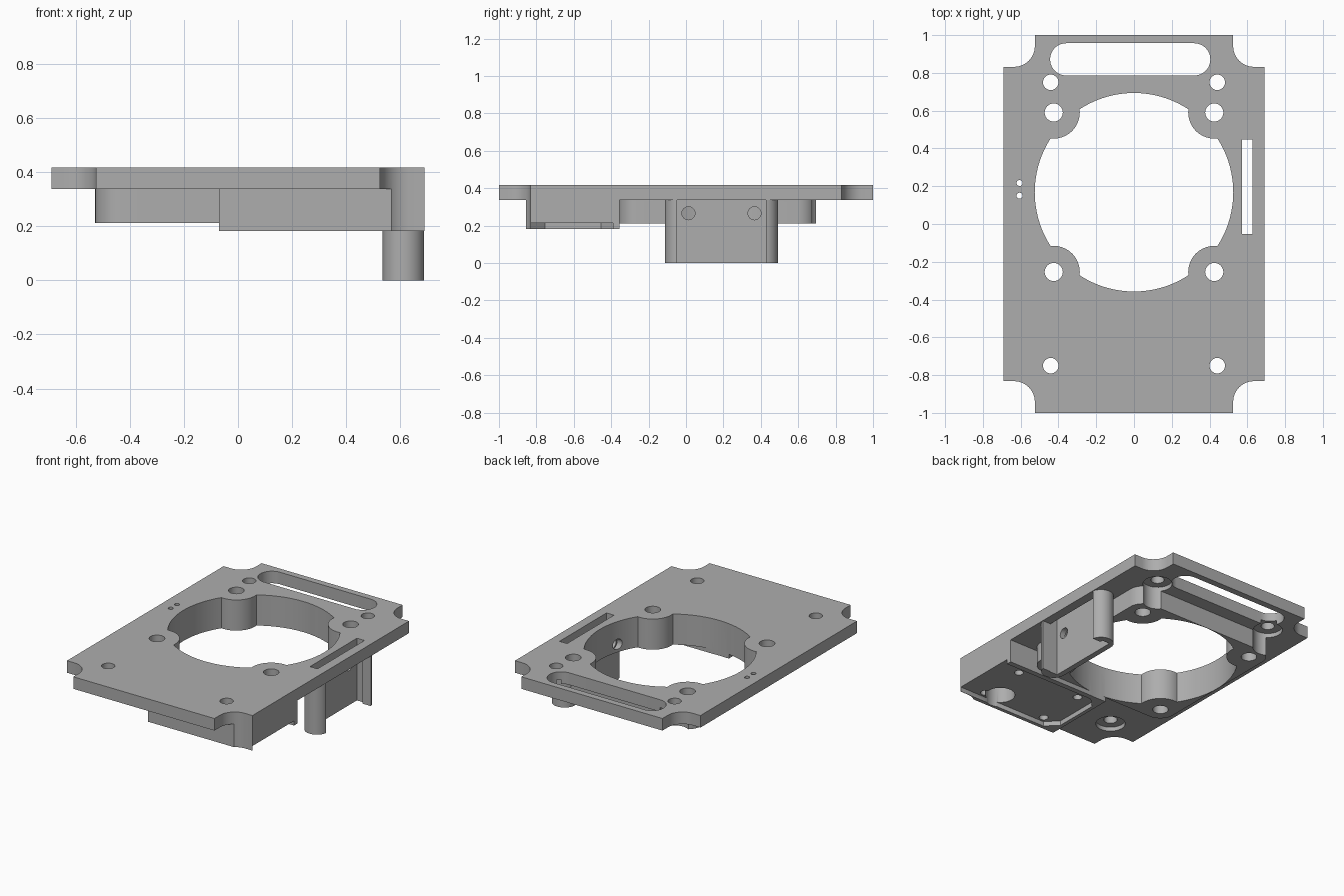
import bpy, bmesh, math

if "Cube" in bpy.data.objects:
    bpy.data.objects.remove(bpy.data.objects["Cube"])

TOP, PLATE_Z, BODY_Z, BLOCK_Z = 0.418, 0.337, 0.212, 0.182
CY = 0.168                      # centre of the round opening
grey = bpy.data.materials.new("light_grey")
grey.diffuse_color = (0.42, 0.42, 0.42, 1)
grey.use_nodes = True
grey.node_tree.nodes["Principled BSDF"].inputs["Base Color"].default_value = grey.diffuse_color


def prism(name, pts, z0, z1):
    """Closed solid from an outline (counter-clockwise) between two heights."""
    bm = bmesh.new()
    face = bm.faces.new([bm.verts.new((x, y, z0)) for x, y in pts])
    ext = bmesh.ops.extrude_face_region(bm, geom=[face])["geom"]
    for v in ext:
        if isinstance(v, bmesh.types.BMVert):
            v.co.z = z1
    bmesh.ops.recalc_face_normals(bm, faces=bm.faces)
    me = bpy.data.meshes.new(name)
    bm.to_mesh(me)
    bm.free()
    me.materials.append(grey)
    ob = bpy.data.objects.new(name, me)
    bpy.context.collection.objects.link(ob)
    return ob


def arc(cx, cy, r, a0, a1, n):
    return [(cx + r * math.cos(math.radians(a0 + (a1 - a0) * i / n)),
             cy + r * math.sin(math.radians(a0 + (a1 - a0) * i / n))) for i in range(n + 1)]


def disc(name, x, y, r, z0, z1, n=32):
    return prism(name, arc(x, y, r, 0, 360, n)[:-1], z0, z1)


def box(name, x0, x1, y0, y1, z0, z1):
    return prism(name, [(x0, y0), (x1, y0), (x1, y1), (x0, y1)], z0, z1)


def rounded(name, x0, x1, y0, y1, r, z0, z1):
    pts = (arc(x1 - r, y0 + r, r, -90, 0, 12) + arc(x1 - r, y1 - r, r, 0, 90, 12)
           + arc(x0 + r, y1 - r, r, 90, 180, 12) + arc(x0 + r, y0 + r, r, 180, 270, 12))
    return prism(name, pts, z0, z1)


def combine(target, other, op):
    """Apply a boolean and remove the helper."""
    mod = target.modifiers.new(op, 'BOOLEAN')
    mod.operation, mod.solver, mod.object = op, 'EXACT', other
    dg = bpy.context.evaluated_depsgraph_get()
    dg.update()
    me = bpy.data.meshes.new_from_object(target.evaluated_get(dg))
    target.modifiers.clear()
    target.data = me
    bpy.data.objects.remove(other)


# Base plate, with underside frame, front block and side bracket
plate = box("mount_plate", -0.69, 0.69, -1, 1, PLATE_Z, TOP)
for part in (
    rounded("frame", -0.528, 0.528, CY - 0.528, CY + 0.528, 0.1, BODY_Z, 0.38),
    box("block", -0.07, 0.69, -0.855, -0.355, BLOCK_Z, 0.375),
    rounded("bracket", 0.535, 0.6895, -0.112, 0.492, 0.0765, 0, 0.385),
):
    combine(plate, part, 'UNION')

# Round opening with four screw lobes left standing
opening = disc("opening_cutter", 0, CY, 0.5255, -0.1, 0.6, 96)
lobes = [(sx * 0.425, CY + sy * 0.422) for sx in (-1, 1) for sy in (-1, 1)]
for x, y in lobes:
    combine(opening, disc("lobe", x, y, 0.138, -0.2, 0.7, 40), 'DIFFERENCE')
# only the central piece is wanted, so the bracket stays whole
combine(plate, opening, 'DIFFERENCE')

cutters = []
# Rounded corner notches
for sx in (-1, 1):
    for sy in (-1, 1):
        x0, x1 = sorted((sx * 0.525, sx * 0.9))
        y0, y1 = sorted((sy * 0.832, sy * 1.3))
        cutters.append(rounded("notch", x0, x1, y0, y1, 0.11, -0.1, 0.6))
        # Outer screw holes with counterbores from below
        cutters.append(disc("screw_hole", sx * 0.441, sy * 0.75, 0.041, -0.1, 0.6))
        cutters.append(disc("counterbore", sx * 0.441, sy * 0.75, 0.09, -0.1, 0.365))
# Lobe screw holes
for x, y in lobes:
    cutters.append(disc("lobe_hole", x, y, 0.048, -0.1, 0.6))
# Rear cable slot and small left holes
cutters.append(rounded("cable_slot", -0.444, 0.404, 0.786, 0.957, 0.0854, -0.1, 0.6))
for y in (0.15, 0.217):
    cutters.append(disc("tie_hole", -0.606, y, 0.016, -0.1, 0.6, 16))
# Bracket slot, its outward window and two cross holes
cutters.append(box("bracket_slot", 0.572, 0.628, -0.052, 0.447, -0.1, 0.6))
cutters.append(box("bracket_window", 0.6, 0.8, -0.048, 0.428, -0.1, PLATE_Z))
for y in (0.013, 0.366):
    c = disc("cross_hole", 0, 0, 0.035, -0.15, 0.13, 24)
    c.rotation_euler = (0, math.pi / 2, 0)
    c.location = (0.56, y, 0.266)
    cutters.append(c)
# Chamfered pocket under the block, open to the right, with four blind holes
cutters.append(prism("pocket", [(0.8, -0.83), (0.03, -0.83), (-0.045, -0.755),
                                (-0.045, -0.455), (0.02, -0.39), (0.8, -0.39)], 0.1, 0.213))
for x in (0.06, 0.53):
    for y in (-0.79, -0.467):
        cutters.append(disc("blind_hole", x, y, 0.028, 0.1, 0.31, 20))

for c in cutters:
    combine(plate, c, 'DIFFERENCE')

# Smooth the round walls and keep the edges crisp
bpy.context.view_layer.objects.active = plate
plate.select_set(True)
bpy.ops.object.shade_smooth_by_angle(angle=math.radians(30))
